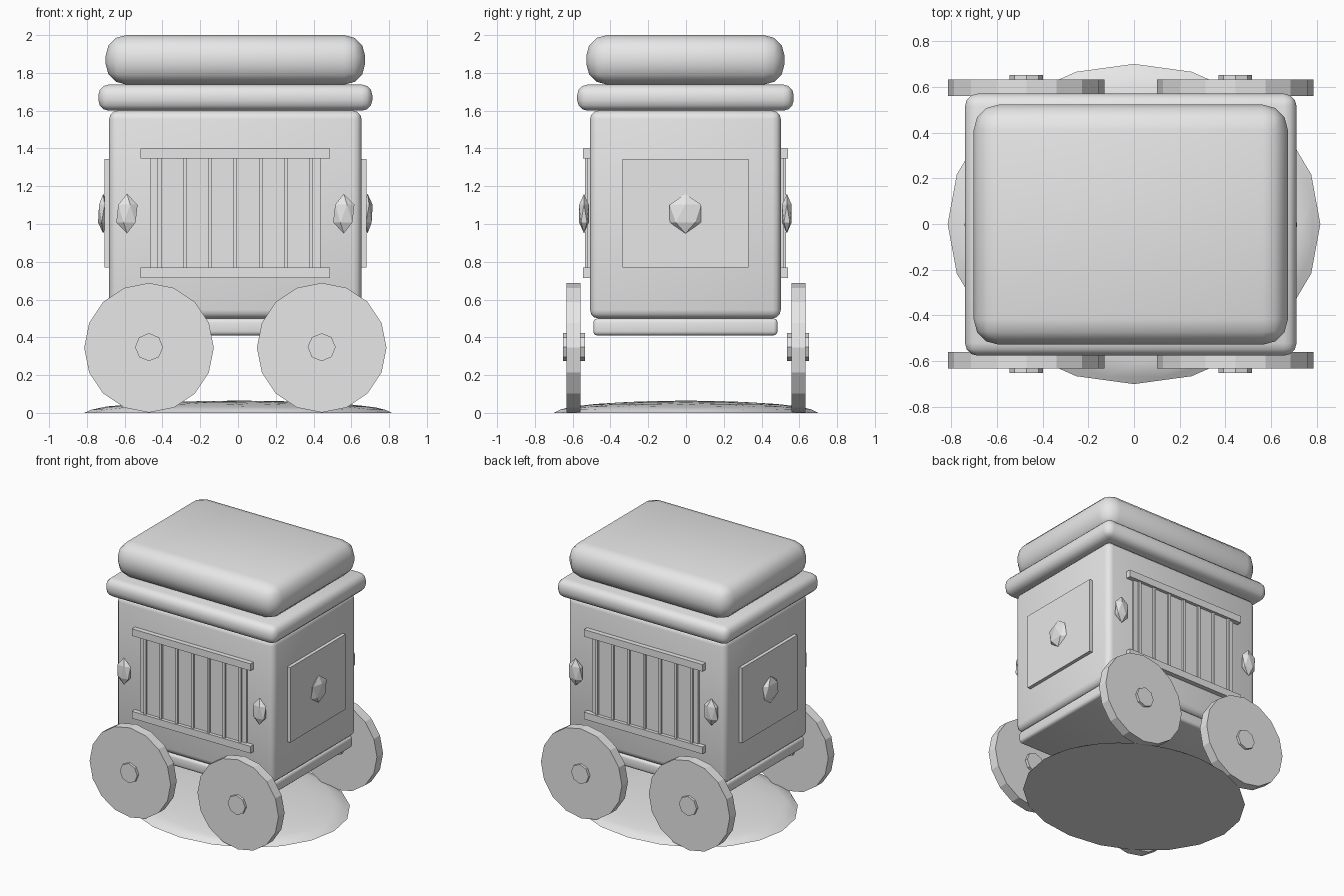
import bpy
import math
from mathutils import Matrix, Vector

cube = bpy.data.objects.get("Cube")
if cube:
    bpy.data.objects.remove(cube, do_unlink=True)

grey = bpy.data.materials.new("plain grey")
grey.use_nodes = True
GREY = (0.8, 0.8, 0.8, 1)
grey.diffuse_color = GREY
grey.node_tree.nodes["Principled BSDF"].inputs["Base Color"].default_value = GREY

CX = -0.014  # centre line of the wagon body


def finish(name, smooth=False):
    ob = bpy.context.object
    ob.name = name
    ob.data.materials.append(grey)
    if smooth:
        bpy.ops.object.shade_smooth_by_angle(angle=math.radians(40))
    return ob


def box(name, x, y, z, bevel=0):
    """Box spanning the given (low, high) ranges, with rounded edges if asked."""
    lo, hi = Vector((x[0], y[0], z[0])), Vector((x[1], y[1], z[1]))
    bpy.ops.mesh.primitive_cube_add(size=1, location=(lo + hi) / 2)
    ob = bpy.context.object
    ob.data.transform(Matrix.Diagonal((hi - lo).to_4d()))
    if bevel:
        mod = ob.modifiers.new("rounded edges", "BEVEL")
        mod.width, mod.segments = bevel, 3
        mod.limit_method = "NONE"
        bpy.ops.object.modifier_apply(modifier=mod.name)
    return finish(name, bool(bevel))


def slab(name, half_x, half_y, z, bevel):
    return box(name, (CX - half_x, CX + half_x), (-half_y - 0.003, half_y - 0.003), z, bevel)


def disc(name, loc, radius, depth, sides):
    """Cylinder with its axis along y and a corner at the top."""
    bpy.ops.mesh.primitive_cylinder_add(vertices=sides, radius=radius, depth=depth,
                                        location=loc, rotation=(math.pi / 2, 0, 0))
    return finish(name)


def gem(name, loc, scale):
    bpy.ops.mesh.primitive_ico_sphere_add(subdivisions=1, radius=1, location=loc)
    bpy.context.object.data.transform(Matrix.Diagonal((*scale, 1)))
    return finish(name)


# Stacked rounded body
slab("base", 0.65, 0.488, (0.41, 0.50), 0.022)
slab("body", 0.668, 0.505, (0.50, 1.60), 0.045)
slab("cornice", 0.725, 0.573, (1.60, 1.738), 0.055)
slab("roof", 0.687, 0.525, (1.738, 2.0), 0.11)

# Barred windows, wheels and corner gems on front and back
for s, side in ((-1, "front"), (1, "back")):
    def depth(a, b):
        return tuple(sorted((s * a - 0.003, s * b - 0.003)))

    box(side + "_window", (CX - 0.45, CX + 0.45), depth(0.49, 0.518), (0.77, 1.347))
    for i in range(7):
        x = CX + (i - 3) * 0.134
        box(f"{side}_bar_{i + 1}", (x - 0.01, x + 0.01), depth(0.50, 0.532), (0.765, 1.35))
    for name, z in (("sill", 0.715), ("lintel", 1.347)):
        box(f"{side}_{name}", (CX - 0.503, CX + 0.488 + 0.014), depth(0.49, 0.542), (z, z + 0.054))
    for d, hand in ((-1, "right"), (1, "left")):
        x = CX + d * 0.457
        disc(f"{side}_{hand}_wheel", (x, s * 0.596, 0.345), 0.343, 0.074, 16)
        disc(f"{side}_{hand}_hub", (x, s * 0.594, 0.348), 0.074, 0.116, 8)
        gem(f"{side}_{hand}_gem", (CX + d * 0.574, s * 0.537 - 0.003, 1.055), (0.063, 0.03, 0.105))

# End panels with a centre gem
for d, hand in ((-1, "right"), (1, "left")):
    box(hand + "_panel", sorted((CX + d * 0.65, CX + d * 0.694)), (-0.337, 0.331), (0.77, 1.345))
    gem(hand + "_panel_gem", (CX + d * 0.70, -0.003, 1.055), (0.03, 0.098, 0.105))

# Low mound on the ground, flat underneath
bpy.ops.mesh.primitive_ico_sphere_add(subdivisions=3, radius=1, location=(0, 0, 0))
mound = bpy.context.object
for v in mound.data.vertices:
    v.co = (v.co.x * 0.815, v.co.y * 0.70, max(v.co.z, 0) * 0.065)
finish("ground_mound", True)
